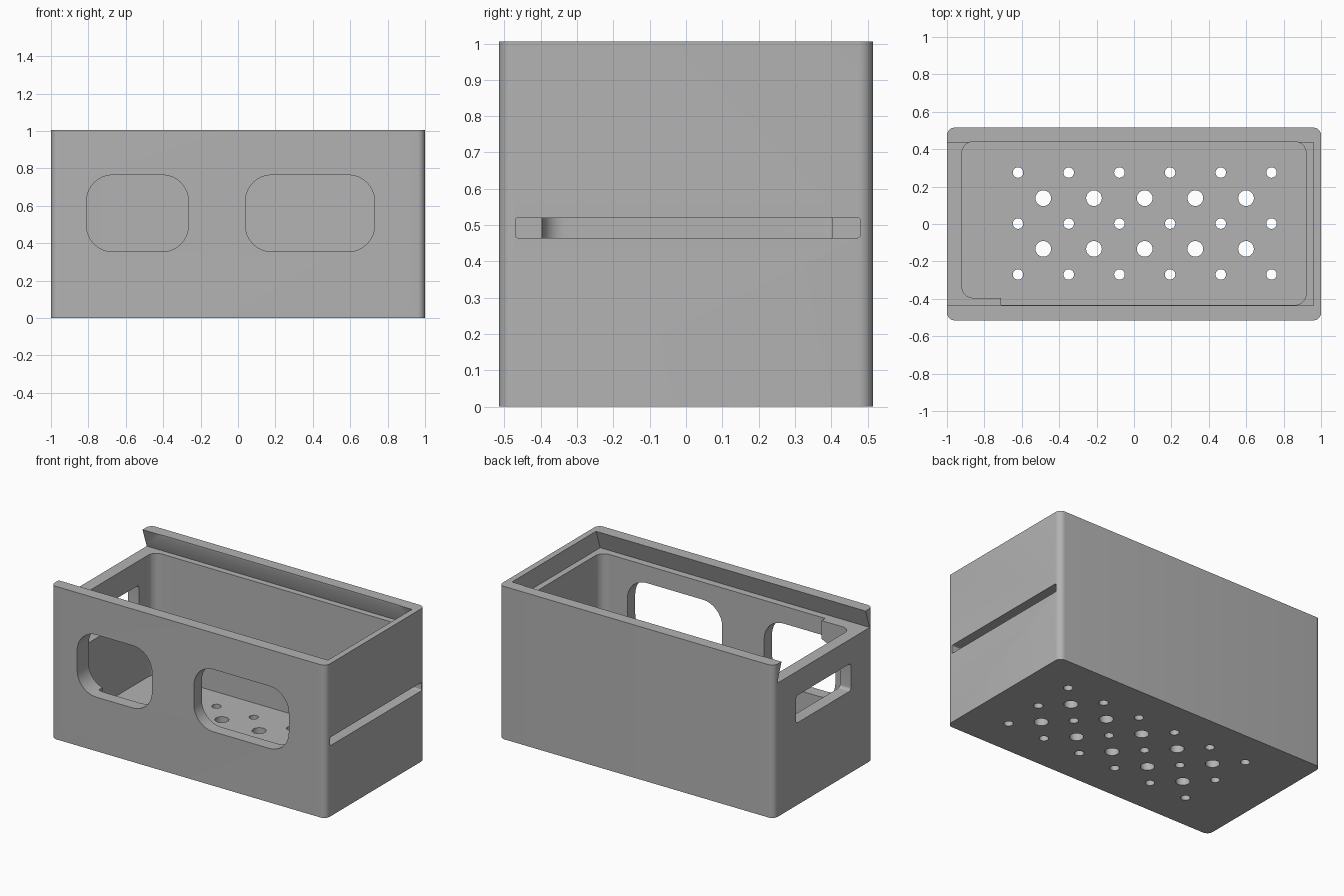
import bpy
import bmesh
from math import sin, cos, pi
from mathutils import Vector

if "Cube" in bpy.data.objects:
    bpy.data.objects.remove(bpy.data.objects["Cube"], do_unlink=True)

grey = bpy.data.materials.new("plain_grey")
grey.use_nodes = True
grey.diffuse_color = (0.45, 0.45, 0.45, 1)
grey.node_tree.nodes["Principled BSDF"].inputs["Base Color"].default_value = grey.diffuse_color

PLACE = {
    "X": lambda u, v, w: (w, u, v),
    "Y": lambda u, v, w: (u, w, v),
    "Z": lambda u, v, w: (u, v, w),
}


def rounded(corners, steps=8):
    """Outline from (u, v, radius) corners."""
    pts = []
    for i, (u, v, r) in enumerate(corners):
        p = Vector((u, v))
        if r == 0:
            pts.append(p)
            continue
        a = (Vector(corners[i - 1][:2]) - p).normalized()
        b = (Vector(corners[(i + 1) % len(corners)][:2]) - p).normalized()
        for k in range(steps + 1):
            t = k / steps * pi / 2
            pts.append(p + r * (a + b) - r * (b * cos(t) + a * sin(t)))
    return pts


def rect(u0, u1, v0, v1, r):
    return rounded([(u0, v0, r), (u1, v0, r), (u1, v1, r), (u0, v1, r)])


def circle(u, v, r, n=24):
    return [Vector((u + r * cos(2 * pi * i / n), v + r * sin(2 * pi * i / n))) for i in range(n)]


def prism(name, axis, outlines, w0, w1):
    """Solid made of outlines swept along one axis."""
    bm = bmesh.new()
    for pts in outlines:
        low = [bm.verts.new(PLACE[axis](p.x, p.y, w0)) for p in pts]
        high = [bm.verts.new(PLACE[axis](p.x, p.y, w1)) for p in pts]
        bm.faces.new(low)
        bm.faces.new(high)
        for i in range(len(pts)):
            j = (i + 1) % len(pts)
            bm.faces.new((low[i], low[j], high[j], high[i]))
    bmesh.ops.recalc_face_normals(bm, faces=bm.faces)
    mesh = bpy.data.meshes.new(name)
    bm.to_mesh(mesh)
    bm.free()
    mesh.materials.append(grey)
    obj = bpy.data.objects.new(name, mesh)
    bpy.context.collection.objects.link(obj)
    return obj


# Outer shell
body = prism("box_body", "Z", [rect(-1, 1, -0.515, 0.515, 0.04)], 0, 1.005)

# Inner space, with a thicker front wall at one corner
inner = rounded([(-0.92, -0.395, 0.06), (-0.71, -0.395, 0), (-0.71, -0.433, 0),
                 (0.92, -0.433, 0.06), (0.92, 0.44, 0.06), (-0.92, 0.44, 0.06)])
# Undercut channel for a sliding lid, open at one end
channel = rounded([(-0.48, 0.88, 0), (0.48, 0.88, 0), (0.431, 1.02, 0), (-0.431, 1.02, 0)])

# Drain holes in the floor
drains = [circle(-0.62 + 0.271 * i, y, 0.028) for i in range(6) for y in (-0.27, 0.002, 0.275)]
drains += [circle(-0.485 + 0.271 * i, y, 0.042) for i in range(5) for y in (-0.133, 0.138)]

cutters = [
    prism("inner_space", "Z", [inner], 0.08, 1.1),
    prism("lid_channel", "X", [channel], -1.1, 0.96),
    prism("front_windows", "Y", [rect(-0.81, -0.265, 0.355, 0.765, 0.14),
                                 rect(0.04, 0.73, 0.355, 0.765, 0.14)], -0.6, -0.3),
    prism("handle_hole", "X", [rect(-0.285, 0.285, 0.54, 0.72, 0.02)], -1.1, -0.8),
    prism("side_slot", "X", [rect(-0.47, 0.48, 0.465, 0.52, 0.008)], 0.915, 1.1),
    prism("drain_holes", "Z", drains, -0.1, 0.2),
]

# Cut the openings and keep the finished mesh
for cutter in cutters:
    mod = body.modifiers.new(cutter.name, "BOOLEAN")
    mod.operation = "DIFFERENCE"
    mod.solver = "EXACT"
    mod.object = cutter
    cutter.hide_render = True
bpy.context.view_layer.update()
finished = bpy.data.meshes.new_from_object(body.evaluated_get(bpy.context.evaluated_depsgraph_get()))
body.modifiers.clear()
body.data = finished
for cutter in cutters:
    bpy.data.objects.remove(cutter, do_unlink=True)

bpy.ops.object.select_all(action="DESELECT")
body.select_set(True)
bpy.context.view_layer.objects.active = body
bpy.ops.object.shade_smooth_by_angle(angle=pi / 6)
